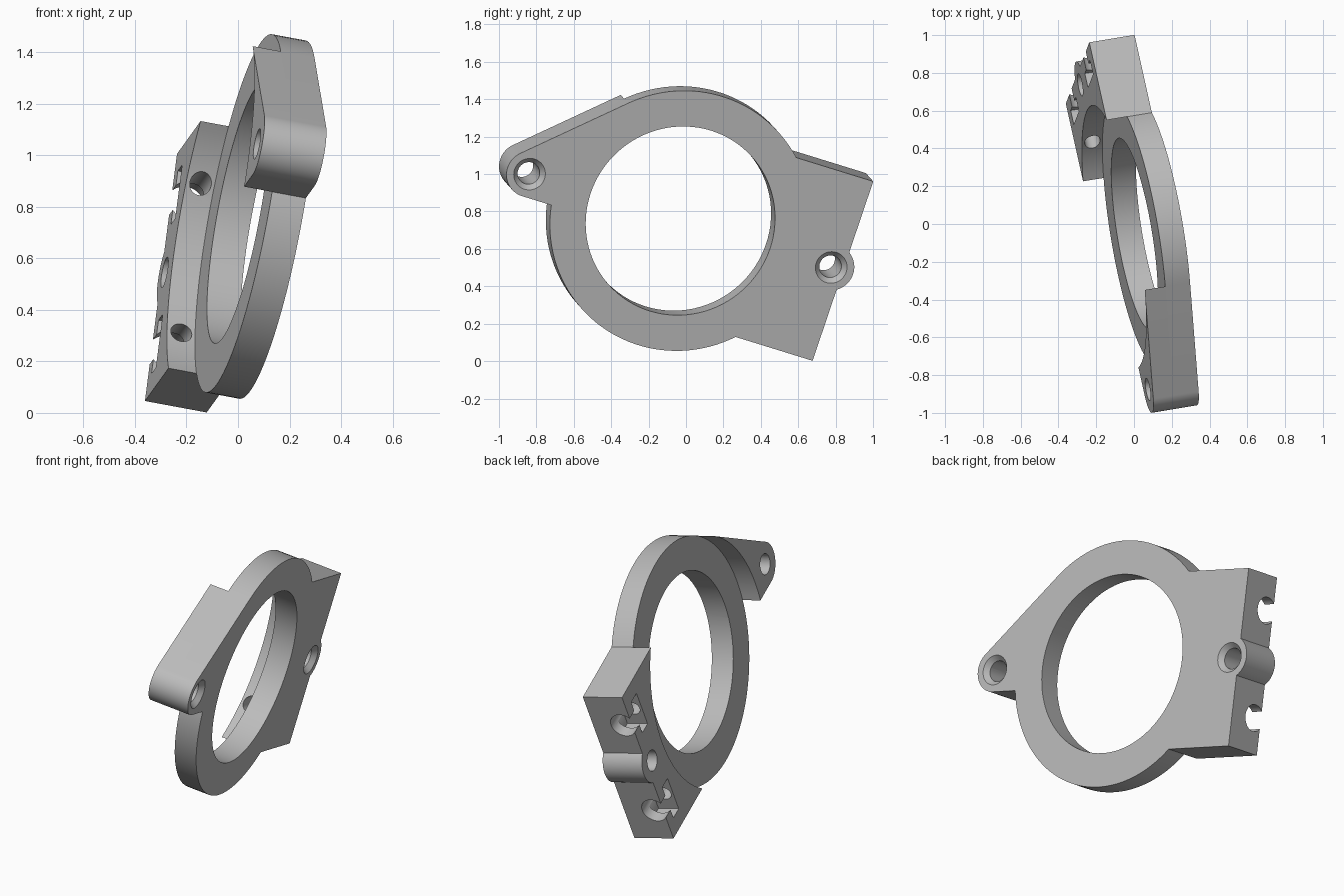
import bpy
import bmesh
from math import radians, degrees, asin, acos, cos, sin
from mathutils import Matrix, Vector

cube = bpy.data.objects.get("Cube")
if cube:
    bpy.data.objects.remove(cube, do_unlink=True)

# Main dimensions: local X runs ear to bracket, local Z is the plate normal
RING_OUT, RING_IN = 0.707, 0.513
LUG_X, LUG_R, LUG_HOLE, LUG_SINK = 0.863, 0.125, 0.06, 0.085
BR_X, BR_Y = 0.93, 0.51
THICK, RING_THICK = 0.247, 0.135
BOLT_Y, BOLT_Z = 0.308, -0.19

# Tilted frame of the whole mount
normal = Vector((0.97, 0.16, -0.18)).normalized()
along = Vector((0.121, 0.318, 0.941))
along = (along - normal * along.dot(normal)).normalized()
outward = along.cross(normal)
frame = Matrix((outward, along, normal)).transposed().to_4x4()
frame.translation = (0.134, -0.03, 0.75)

grey = bpy.data.materials.new("plain grey")
grey.use_nodes = True
colour = (0.5, 0.5, 0.5, 1)
grey.diffuse_color = colour
grey.node_tree.nodes["Principled BSDF"].inputs["Base Color"].default_value = colour


def add_object(name, bm):
    bmesh.ops.recalc_face_normals(bm, faces=bm.faces)
    mesh = bpy.data.meshes.new(name)
    bm.to_mesh(mesh)
    bm.free()
    mesh.materials.append(grey)
    ob = bpy.data.objects.new(name, mesh)
    bpy.context.collection.objects.link(ob)
    ob.matrix_world = frame
    return ob


def arc(cx, r, start, end):
    steps = max(4, round(abs(end - start) / 3))
    angles = [radians(start + (end - start) * i / steps) for i in range(steps + 1)]
    return [(cx + r * cos(a), r * sin(a)) for a in angles]


def prism(name, outline, z0, z1):
    bm = bmesh.new()
    face = bm.faces.new([bm.verts.new((x, y, z0)) for x, y in outline])
    new = bmesh.ops.extrude_face_region(bm, geom=[face])["geom"]
    verts = [v for v in new if isinstance(v, bmesh.types.BMVert)]
    bmesh.ops.translate(bm, verts=verts, vec=(0, 0, z1 - z0))
    return add_object(name, bm)


def cylinder(name, r0, r1, start, end):
    start, end = Vector(start), Vector(end)
    axis = end - start
    turn = axis.to_track_quat("Z", "Y").to_matrix().to_4x4()
    bm = bmesh.new()
    bmesh.ops.create_cone(bm, cap_ends=True, segments=96, radius1=r0, radius2=r1,
                          depth=axis.length,
                          matrix=Matrix.Translation((start + end) / 2) @ turn)
    return add_object(name, bm)


def box(name, low, high):
    outline = [(low[0], low[1]), (high[0], low[1]), (high[0], high[1]), (low[0], high[1])]
    return prism(name, outline, low[2], high[2])


# Angles where the outlines meet
tangent = 90 + degrees(asin((RING_OUT - LUG_R) / LUG_X))
ear_low = 180 + degrees(asin(LUG_R / RING_OUT))
corner = degrees(asin(BR_Y / RING_OUT))
lug = degrees(acos((BR_X - LUG_X) / LUG_R))

ear_end = arc(-LUG_X, LUG_R, tangent, 270)
bracket_end = [(BR_X, -BR_Y)] + arc(LUG_X, LUG_R, -lug, lug) + [(BR_X, BR_Y)]

# Thin plate with ring, ear and bracket, then the thicker ear and bracket behind it
ring_plate = prism("ring_plate",
                   arc(0, RING_OUT, corner, tangent) + ear_end
                   + arc(0, RING_OUT, ear_low, 360 - corner) + bracket_end,
                   -RING_THICK, 0)
ear_block = prism("ear_block", ear_end + arc(0, RING_OUT, ear_low, tangent),
                  -THICK, -RING_THICK)
bracket_block = prism("bracket_block", bracket_end + arc(0, RING_OUT, corner, -corner),
                      -THICK, -RING_THICK)
parts = [ring_plate, ear_block, bracket_block]

# Cutters: main bore and countersunk lug holes
bore = cylinder("bore_cutter", RING_IN, RING_IN, (0, 0, -0.4), (0, 0, 0.1))
plate_cuts, ear_cuts, bracket_cuts = [bore], [], []
for x, back_cuts in ((-LUG_X, ear_cuts), (LUG_X, bracket_cuts)):
    hole = cylinder("lug_hole_cutter", LUG_HOLE, LUG_HOLE, (x, 0, -0.4), (x, 0, 0.1))
    sink = cylinder("countersink_cutter", LUG_HOLE - 0.005, LUG_SINK + 0.005,
                    (x, 0, -0.035), (x, 0, 0.005))
    plate_cuts += [hole, sink]
    back_cuts.append(hole)

# Cutters: clamp bolt holes, open round recesses and cross slots
for y in (-BOLT_Y, BOLT_Y):
    bolt = cylinder("bolt_cutter", 0.042, 0.042, (0.5, y, BOLT_Z), (1, y, BOLT_Z))
    recess = cylinder("recess_cutter", 0.076, 0.076, (0.8, y, BOLT_Z), (1, y, BOLT_Z))
    slot = box("slot_cutter", (0.78, y - 0.11, -0.3), (0.86, y + 0.11, -0.12))
    bracket_cuts += [bolt, recess, slot]
    plate_cuts += [recess, slot]

for part, cuts in zip(parts, (plate_cuts, ear_cuts, bracket_cuts)):
    bpy.context.view_layer.objects.active = part
    for cutter in cuts:
        mod = part.modifiers.new("cut", "BOOLEAN")
        mod.operation, mod.solver, mod.object = "DIFFERENCE", "EXACT", cutter
        bpy.ops.object.modifier_apply(modifier=mod.name)

for cutter in set(plate_cuts + ear_cuts + bracket_cuts):
    bpy.data.objects.remove(cutter, do_unlink=True)

# Smooth round walls, sharp edges
bpy.ops.object.select_all(action="DESELECT")
for part in parts:
    part.select_set(True)
bpy.ops.object.shade_smooth_by_angle(angle=radians(30))
